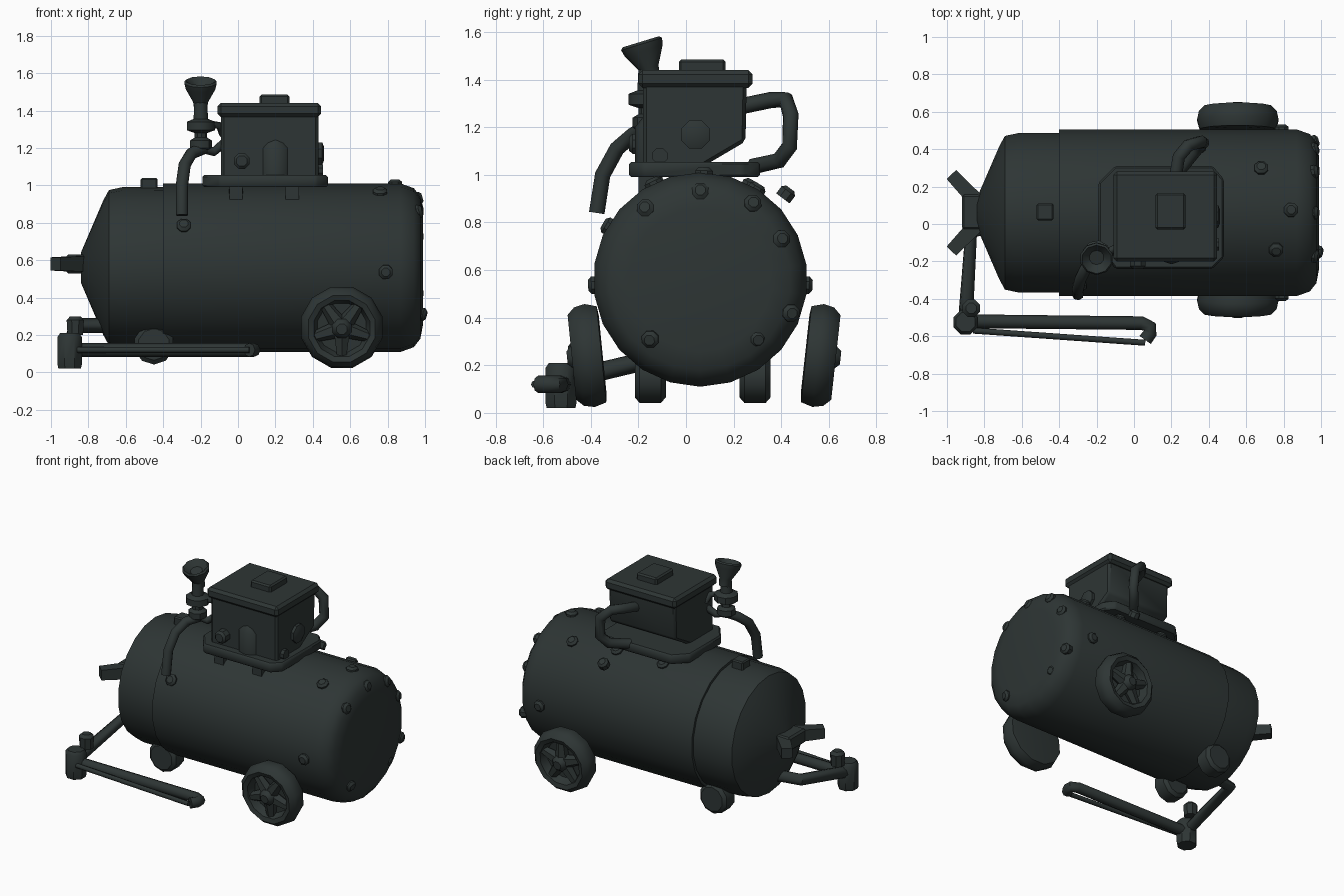
import bpy, bmesh, math
from mathutils import Vector, Matrix

cube = bpy.data.objects.get("Cube")
if cube:
    bpy.data.objects.remove(cube)

iron = bpy.data.materials.new("dark_iron")
iron.use_nodes = True
COLOUR = (0.027, 0.036, 0.035, 1)
iron.diffuse_color = COLOUR
iron.node_tree.nodes["Principled BSDF"].inputs["Base Color"].default_value = COLOUR

CY, CZ, R = 0.06, 0.56, 0.45      # tank axis and radius


def finish(obj, angle=40):
    obj.data.materials.clear()
    obj.data.materials.append(iron)
    bpy.ops.object.select_all(action='DESELECT')
    obj.select_set(True)
    bpy.context.view_layer.objects.active = obj
    bpy.ops.object.shade_smooth_by_angle(angle=math.radians(angle))
    return obj


def from_bmesh(name, bm, angle=40):
    bmesh.ops.recalc_face_normals(bm, faces=bm.faces)
    mesh = bpy.data.meshes.new(name)
    bm.to_mesh(mesh)
    bm.free()
    obj = bpy.data.objects.new(name, mesh)
    bpy.context.collection.objects.link(obj)
    return finish(obj, angle)


def lathe(name, profile, origin, axis, sides=10, angle=40):
    """Turn (distance along axis, radius) points about an axis; ends are capped."""
    bm = bmesh.new()
    turn = Vector(axis).to_track_quat('Z', 'Y')
    rings = []
    for d, r in profile:
        ring = []
        for i in range(sides):
            a = math.tau * (i + 0.5) / sides
            p = Vector((r * math.cos(a), r * math.sin(a), d))
            ring.append(bm.verts.new(Vector(origin) + turn @ p))
        rings.append(ring)
    for a, b in zip(rings, rings[1:]):
        for i in range(sides):
            j = (i + 1) % sides
            bm.faces.new((a[i], a[j], b[j], b[i]))
    bm.faces.new(rings[0])
    bm.faces.new(rings[-1])
    return from_bmesh(name, bm, angle)


def prism(name, outline, start, end, plane="XY", bevel=0.0):
    """Extrude an outline in a plane between two depths on the other axis."""
    bm = bmesh.new()
    def place(u, v, d):
        return Vector((u, v, d)) if plane == "XY" else Vector((d, u, v))
    low = [bm.verts.new(place(u, v, start)) for u, v in outline]
    high = [bm.verts.new(place(u, v, end)) for u, v in outline]
    n = len(outline)
    bm.faces.new(low)
    bm.faces.new(high)
    for i in range(n):
        j = (i + 1) % n
        bm.faces.new((low[i], low[j], high[j], high[i]))
    if bevel:
        bmesh.ops.bevel(bm, geom=bm.edges[:], offset=bevel, segments=1, affect='EDGES')
    return from_bmesh(name, bm, 35)


def block(name, x0, x1, y0, y1, z0, z1, bevel=0.0):
    return prism(name, [(x0, y0), (x1, y0), (x1, y1), (x0, y1)], z0, z1, bevel=bevel)


def tube(name, points, radius):
    curve = bpy.data.curves.new(name, 'CURVE')
    curve.dimensions = '3D'
    curve.bevel_depth = radius
    curve.bevel_resolution = 2
    curve.use_fill_caps = True
    spline = curve.splines.new('POLY')
    spline.points.add(len(points) - 1)
    for p, co in zip(spline.points, points):
        p.co = (*co, 1)
    obj = bpy.data.objects.new(name, curve)
    bpy.context.collection.objects.link(obj)
    bpy.ops.object.select_all(action='DESELECT')
    obj.select_set(True)
    bpy.context.view_layer.objects.active = obj
    bpy.ops.object.convert(target='MESH')
    return finish(bpy.context.object, 50)


def rivet(name, position, axis, r=0.038):
    return lathe(name, [(-0.03, r), (0.008, r), (0.022, r * 0.6)], position, axis, 8)


# Tank: riveted shell, narrower nose section with a cone
lathe("tank_shell", [(-0.4, 0.41), (-0.4, R), (0.87, R), (0.94, 0.425),
                     (0.975, 0.38), (0.99, 0.3)], (0, CY, CZ), (1, 0, 0), 22)
lathe("tank_nose", [(-0.84, 0.08), (-0.72, 0.36), (-0.69, 0.415), (-0.62, 0.43),
                    (-0.38, 0.432)], (0, CY, CZ), (1, 0, 0), 22)

# Forked tow hitch
block("hitch_neck", -0.92, -0.78, -0.03, 0.16, 0.53, 0.63, 0.012)
for side, label in ((1, "left"), (-1, "right")):
    start = Vector((-0.84, CY + side * 0.06, 0.58))
    way = Vector((-0.136, side * 0.145, 0))
    lathe("hitch_prong_" + label, [(0, 0.06), (way.length, 0.05)], start, way, 4)

# Rivets on the end cap and around the shell
for i, (y, z) in enumerate([(-0.17, 0.86), (0.06, 0.93), (0.28, 0.88), (0.4, 0.73),
                            (-0.15, 0.31), (0.3, 0.31), (0.44, 0.42)]):
    r = math.hypot(y - CY, z - CZ)
    x = 0.985 if r < 0.34 else 0.965
    rivet(f"cap_rivet_{i}", (x, y, z), (1, 0.3 * (y - CY) / r, 0.3 * (z - CZ) / r))
for i, (x, degrees) in enumerate([(0.84, 88), (0.68, 58), (0.76, 116), (0.79, 183),
                                  (0.79, -3), (-0.01, 115), (0.29, 115), (0.35, 62),
                                  (-0.29, 150), (-0.01, 62)]):
    out = Vector((0, math.cos(math.radians(degrees)), math.sin(math.radians(degrees))))
    rivet(f"shell_rivet_{i}", Vector((x, CY, CZ)) + out * R, out, 0.04)
rivet("loose_bolt", (0.35, 0.425, 0.925), (0, 0.6, 0.8))
block("filler_cap", -0.52, -0.43, 0.02, 0.11, 0.96, 1.04, 0.008)

# Small front rollers
for y, label in ((-0.15, "right"), (0.29, "left")):
    lathe("roller_" + label, [(-0.065, 0.085), (-0.045, 0.108), (0.045, 0.108),
                              (0.065, 0.085)], (-0.45, y, 0.15), (0, 1, 0), 10)
    block("roller_bracket_" + label, -0.5, -0.4, y - 0.05, y + 0.05, 0.15, 0.3)

# Cambered rear wheels with recessed star spokes
for y, side, label in ((-0.415, -1, "right"), (0.565, 1, "left")):
    centre = Vector((0.555, y, 0.24))
    axis = Vector((0, side, -0.11 if side > 0 else -0.1)).normalized()
    lathe("wheel_" + label, [(-0.065, 0.17), (-0.06, 0.21), (-0.01, 0.225), (0.035, 0.215),
                             (0.065, 0.185), (0.055, 0.155), (0.0, 0.135), (-0.005, 0.03)],
          centre, axis, 12)
    lathe("hub_" + label, [(-0.01, 0.06), (0.06, 0.055), (0.085, 0.03)], centre, axis, 8)
    up = Vector((1, 0, 0)).cross(axis).normalized()
    for k in range(5):
        a = math.tau * k / 5 + math.pi / 2
        way = Vector((1, 0, 0)) * math.cos(a) + up * abs(1) * math.sin(a)
        lathe(f"spoke_{label}_{k}", [(0.02, 0.048), (0.16, 0.028)],
              centre + axis * 0.02, way, 6)

# Drawbar with its long looped handle
tube("drawbar", [(-0.66, 0.0, 0.25), (-0.87, -0.04, 0.25), (-0.9, -0.5, 0.14)], 0.04)
lathe("drawbar_elbow", [(-0.05, 0.045), (0.03, 0.05), (0.05, 0.03)],
      (-0.87, -0.45, 0.25), (0, 0, 1), 8)
lathe("drawbar_joint", [(0, 0.065), (0.02, 0.07), (0.17, 0.07), (0.19, 0.055)],
      (-0.9, -0.525, 0.02), (0, 0, 1), 8)
tube("long_handle", [(-0.88, -0.52, 0.12), (0.04, -0.53, 0.12), (0.085, -0.55, 0.12),
                     (0.085, -0.585, 0.12), (0.06, -0.62, 0.12)], 0.037)
tube("handle_return_rod", [(0.06, -0.635, 0.12), (-0.86, -0.57, 0.12)], 0.016)

# Engine: base plate, sloped housing, overhanging lid and cap
plate = [(-0.19, -0.12), (-0.1, -0.24), (0.42, -0.24), (0.48, -0.18),
         (0.48, 0.24), (0.42, 0.31), (-0.1, 0.31), (-0.19, 0.22)]
prism("engine_base", plate, 0.99, 1.055, bevel=0.01)
prism("engine_housing", [(-0.18, 1.04), (0.08, 1.04), (0.25, 1.14), (0.255, 1.4),
                         (-0.18, 1.4)], -0.09, 0.43, "YZ", 0.015)
block("engine_lid", -0.11, 0.445, -0.2, 0.28, 1.365, 1.44, 0.018)
block("engine_cap", 0.115, 0.275, -0.03, 0.165, 1.42, 1.485, 0.01)
lathe("housing_bulge", [(0, 0.09), (0.15, 0.09), (0.2, 0.05)], (0.2, -0.125, 1.05),
      (0, 0, 1), 10)
lathe("side_port", [(0, 0.065), (0.03, 0.065), (0.04, 0.04)], (0.42, 0.04, 1.17), (1, 0, 0), 8)
lathe("side_knob", [(0, 0.035), (0.035, 0.035)], (0.42, -0.11, 1.08), (1, 0, 0), 8)
lathe("front_knob", [(0, 0.045), (0.045, 0.045), (0.06, 0.03)], (0.02, -0.18, 1.13),
      (0, -1, 0), 8)
for x in (-0.01, 0.29):
    block("base_foot", x - 0.035, x + 0.035, -0.2, -0.13, 0.91, 1.0)

# Valve column with collars and a tilted funnel
lathe("valve_column", [(0, 0.03), (0.02, 0.06), (0.06, 0.06), (0.075, 0.035), (0.1, 0.035),
                       (0.115, 0.078), (0.16, 0.078), (0.175, 0.04), (0.27, 0.035)],
      (-0.2, -0.165, 1.18), (0, 0, 1), 9)
lathe("funnel", [(-0.03, 0.035), (0.02, 0.042), (0.095, 0.083), (0.125, 0.09), (0.135, 0.08),
                 (0.1, 0.04)], (-0.2, -0.15, 1.43), (0, -0.29, 0.95), 10)
tube("valve_inlet", [(-0.2, -0.165, 1.2), (-0.13, -0.15, 1.18), (-0.07, -0.12, 1.23)], 0.025)
tube("valve_link", [(-0.17, -0.165, 1.33), (-0.1, -0.13, 1.32), (-0.08, -0.1, 1.27)], 0.02)

# Pipes from the engine to the tank
tube("feed_pipe", [(-0.18, -0.17, 1.2), (-0.25, -0.22, 1.17), (-0.285, -0.29, 1.11),
                   (-0.3, -0.35, 1.0), (-0.3, -0.375, 0.84)], 0.033)
tube("exhaust_pipe", [(0.22, 0.24, 1.29), (0.24, 0.36, 1.315), (0.29, 0.42, 1.315),
                      (0.36, 0.44, 1.25), (0.37, 0.435, 1.12), (0.33, 0.39, 1.06),
                      (0.24, 0.28, 1.035)], 0.034)
